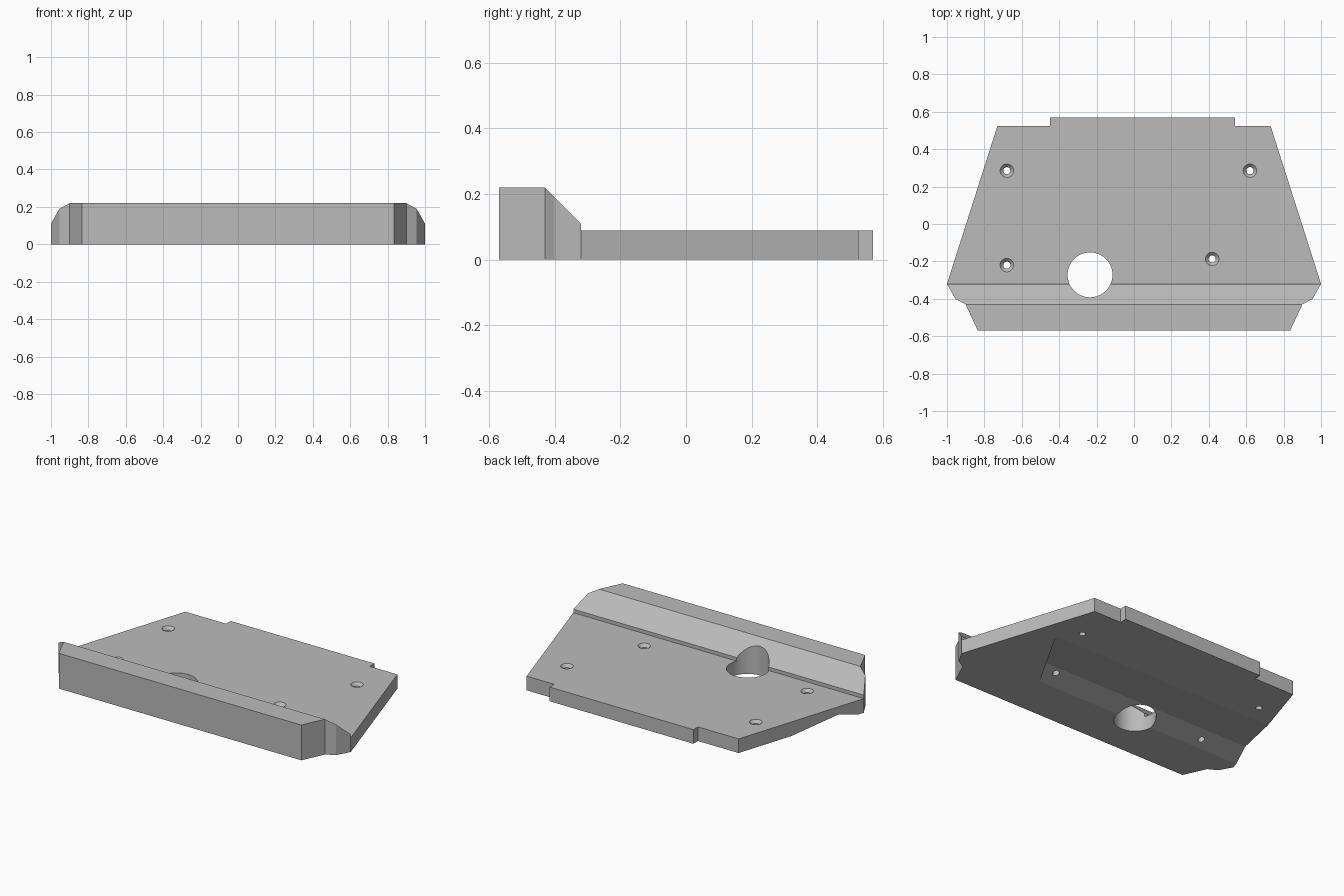
import bpy
import bmesh
import math
from mathutils import Vector, Matrix

cube = bpy.data.objects.get("Cube")
if cube:
    bpy.data.objects.remove(cube, do_unlink=True)

THICK = 0.088   # plate thickness
RAIL = 0.22     # front rail height

grey = bpy.data.materials.new("light_grey")
grey.use_nodes = True
colour = (0.5, 0.5, 0.5, 1)
grey.diffuse_color = colour
grey.node_tree.nodes["Principled BSDF"].inputs["Base Color"].default_value = colour


def to_object(name, bm):
    bmesh.ops.recalc_face_normals(bm, faces=bm.faces)
    mesh = bpy.data.meshes.new(name)
    bm.to_mesh(mesh)
    bm.free()
    mesh.materials.append(grey)
    obj = bpy.data.objects.new(name, mesh)
    bpy.context.collection.objects.link(obj)
    return obj


def loft(name, start, end):
    """Closed solid between two matching outlines."""
    bm = bmesh.new()
    a = [bm.verts.new(p) for p in start]
    b = [bm.verts.new(p) for p in end]
    bm.faces.new(a)
    bm.faces.new(b)
    for i in range(len(a)):
        j = (i + 1) % len(a)
        bm.faces.new((a[i], a[j], b[j], b[i]))
    return to_object(name, bm)


def round_cutter(name, x, y, low, high, r_low, r_high):
    bm = bmesh.new()
    bmesh.ops.create_cone(bm, cap_ends=True, segments=72, radius1=r_low,
                          radius2=r_high, depth=high - low,
                          matrix=Matrix.Translation((x, y, (low + high) / 2)))
    return to_object(name, bm)


def combine(target, cutter, operation):
    """Apply a boolean and discard the cutter."""
    cutter.hide_render = True
    mod = target.modifiers.new("cut", 'BOOLEAN')
    mod.operation = operation
    mod.solver = 'EXACT'
    mod.object = cutter
    bpy.context.view_layer.update()
    graph = bpy.context.evaluated_depsgraph_get()
    mesh = bpy.data.meshes.new_from_object(target.evaluated_get(graph))
    target.modifiers.clear()
    target.data = mesh
    bpy.data.objects.remove(cutter, do_unlink=True)


# Plan outline with the rear tab and chamfered front corners
right_side = [(-0.45, 0.57), (-0.45, 0.525), (-0.73, 0.525), (-1, -0.32),
              (-0.955, -0.4), (-0.9, -0.43), (-0.835, -0.57)]
left_side = [(-x, y) for x, y in reversed(right_side)]
left_side[-2:] = [(0.54, 0.525), (0.54, 0.57)]
plan = right_side + left_side
plate = loft("mounting_plate", [(x, y, 0) for x, y in plan],
             [(x, y, RAIL) for x, y in plan])

# Side profile: thin plate, small step, sloped front rail
profile = [(-0.7, -0.1), (0.7, -0.1), (0.7, THICK), (-0.32, THICK),
           (-0.32, 0.11), (-0.43, RAIL), (-0.43, 0.3), (-0.7, 0.3)]
profile[5:7] = [(-0.43, RAIL - 0.0005)]
profile[6] = (-0.7, RAIL - 0.0005)
combine(plate, loft("profile_cutter", [(-1.2, y, z) for y, z in profile],
                    [(1.2, y, z) for y, z in profile]), 'INTERSECT')

# Shallow V groove underneath, open on one side with a slanted inner end
groove = [(0.25, -0.01), (-0.15, 0.04), (-0.312, -0.01)]
combine(plate, loft("groove_cutter", [(-1.2, y, z) for y, z in groove],
                    [(0.62 + 0.57 * y, y, z) for y, z in groove]), 'DIFFERENCE')

# Large through hole that also bites into the rail slope
combine(plate, round_cutter("port_cutter", -0.235, -0.272, -0.1, 0.4, 0.12, 0.12),
        'DIFFERENCE')

# Countersunk screw holes
for x, y in [(-0.68, 0.285), (0.62, 0.285), (-0.68, -0.22), (0.418, -0.187)]:
    combine(plate, round_cutter("screw_cutter", x, y, -0.1, 0.2, 0.019, 0.019),
            'DIFFERENCE')
    combine(plate, round_cutter("sink_cutter", x, y, THICK - 0.02, THICK + 0.02,
                                0.017, 0.055), 'DIFFERENCE')

# Smooth only the hole walls
bpy.ops.object.select_all(action='DESELECT')
plate.select_set(True)
bpy.context.view_layer.objects.active = plate
bpy.ops.object.shade_smooth_by_angle(angle=math.radians(6))
